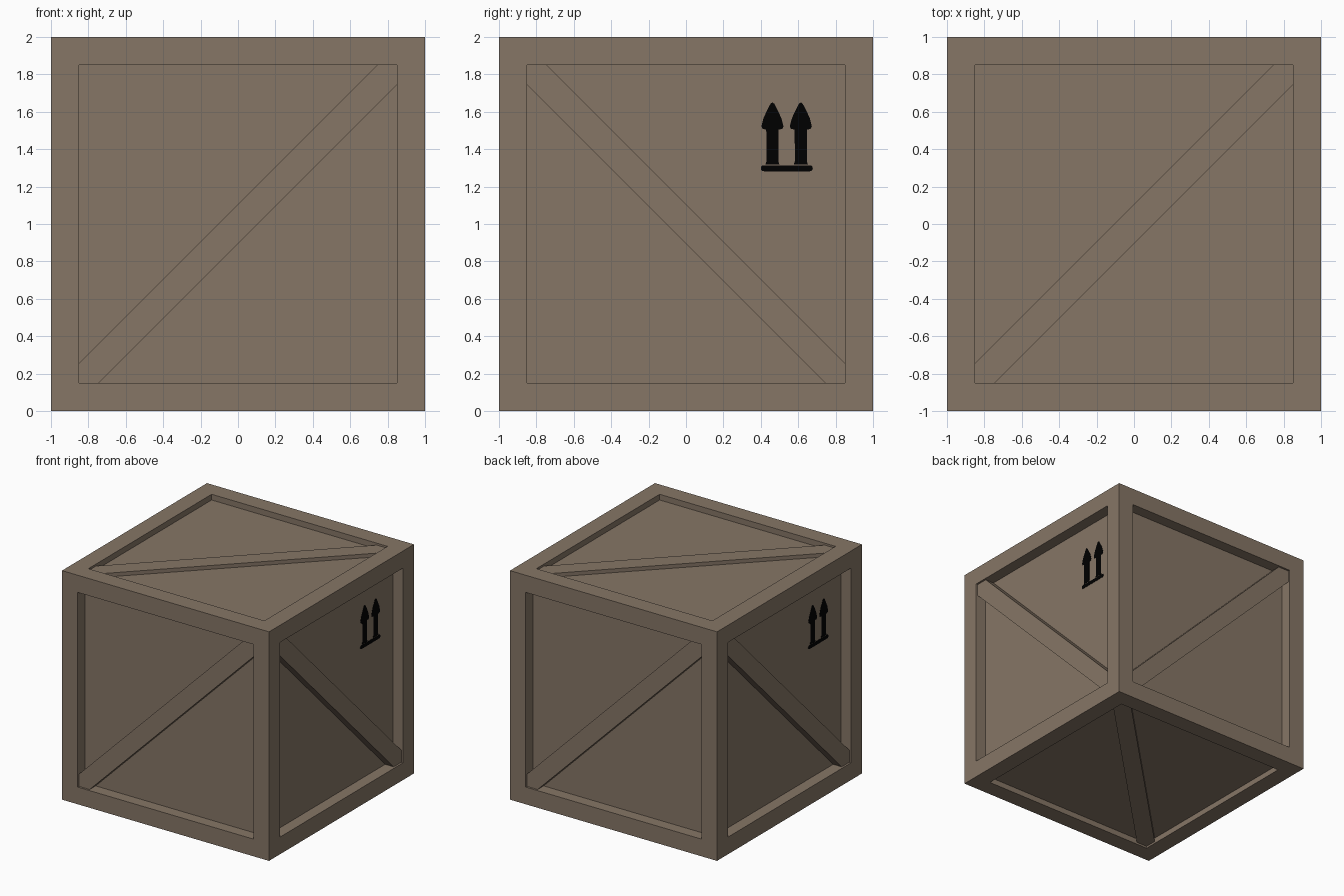
import bpy, bmesh, math
from mathutils import Vector

if "Cube" in bpy.data.objects:
    bpy.data.objects.remove(bpy.data.objects["Cube"])


def material(name, rgb):
    m = bpy.data.materials.new(name)
    m.diffuse_color = (*rgb, 1)
    m.use_nodes = True
    m.node_tree.nodes["Principled BSDF"].inputs["Base Color"].default_value = m.diffuse_color
    return m


wood = material("brown wood", (0.238, 0.181, 0.133))
ink = material("black ink", (0.0, 0.0, 0.0))
CENTRE = Vector((0, 0, 1))
X, Y, Z = Vector((1, 0, 0)), Vector((0, 1, 0)), Vector((0, 0, 1))
SIDE_DEPTH, CAP_DEPTH = 0.1, 0.05   # panel recess on the walls, and on top and bottom


def finish(bm, name, mat):
    bmesh.ops.recalc_face_normals(bm, faces=bm.faces)
    me = bpy.data.meshes.new(name)
    bm.to_mesh(me)
    bm.free()
    me.materials.append(mat)
    ob = bpy.data.objects.new(name, me)
    bpy.context.collection.objects.link(ob)
    return ob


def plate(name, outlines, side, low, high, mat):
    """Extrude outlines drawn on a crate side, from height low to high."""
    u, v, n = side
    bm = bmesh.new()
    for pts in outlines:
        face = bm.faces.new([bm.verts.new(CENTRE + u * a + v * b + n * low) for a, b in pts])
        new = bmesh.ops.extrude_face_region(bm, geom=[face])["geom"]
        verts = [g for g in new if isinstance(g, bmesh.types.BMVert)]
        bmesh.ops.translate(bm, verts=verts, vec=n * (high - low))
    finish(bm, name, mat)


# Crate body: a cube with a recessed panel on each side
bm = bmesh.new()
bmesh.ops.create_cube(bm, size=2)
bmesh.ops.translate(bm, verts=bm.verts, vec=CENTRE)
panels = list(bm.faces)
bmesh.ops.inset_individual(bm, faces=panels, thickness=0.15, use_even_offset=True)
sunk = bmesh.ops.extrude_discrete_faces(bm, faces=panels)["faces"]
for f in sunk:
    d = (f.calc_center_median() - CENTRE).normalized()
    depth = CAP_DEPTH if abs(d.z) > 0.5 else SIDE_DEPTH
    bmesh.ops.translate(bm, verts=f.verts, vec=d * -depth)
finish(bm, "crate_body", wood)

# Diagonal braces, each rising along +u +v of its side
sides = {
    "front": (X, Z, -Y), "back": (-X, Z, Y),
    "right": (-Y, Z, X), "left": (Y, Z, -X),
    "top": (X, Y, Z), "bottom": (X, Y, -Z),
}
e, k = 0.85, 0.745
brace = [(-e, -e), (-k, -e), (e, k), (e, e), (k, e), (-e, -k)]
for name, side in sides.items():
    depth = CAP_DEPTH if name in ("top", "bottom") else SIDE_DEPTH
    plate(name + "_brace", [brace], side, 1 - depth, 0.983, wood)


# Twin up arrows over a rounded bar, stencilled on the right and left panels
def arrow(c):
    half = [(0.038, 0.318), (0.032, 0.335), (0.033, 0.505), (0.052, 0.508), (0.059, 0.522),
            (0.048, 0.565), (0.030, 0.605), (0.010, 0.643)]
    return ([(c + a, b) for a, b in half] + [(c, 0.650)]
            + [(c - a, b) for a, b in reversed(half)])


def pill(u0, u1, v, r):
    arc = [math.radians(-90 + 30 * i) for i in range(7)]
    return ([(u1 - r + r * math.cos(t), v + r * math.sin(t)) for t in arc]
            + [(u0 + r - r * math.cos(t), v - r * math.sin(t)) for t in arc])


for name in ("right", "left"):
    marks = [arrow(-0.462), arrow(-0.614), pill(-0.678, -0.4, 0.298, 0.016)]
    plate(name + "_up_arrows", marks, sides[name], 0.9, 0.902, ink)
